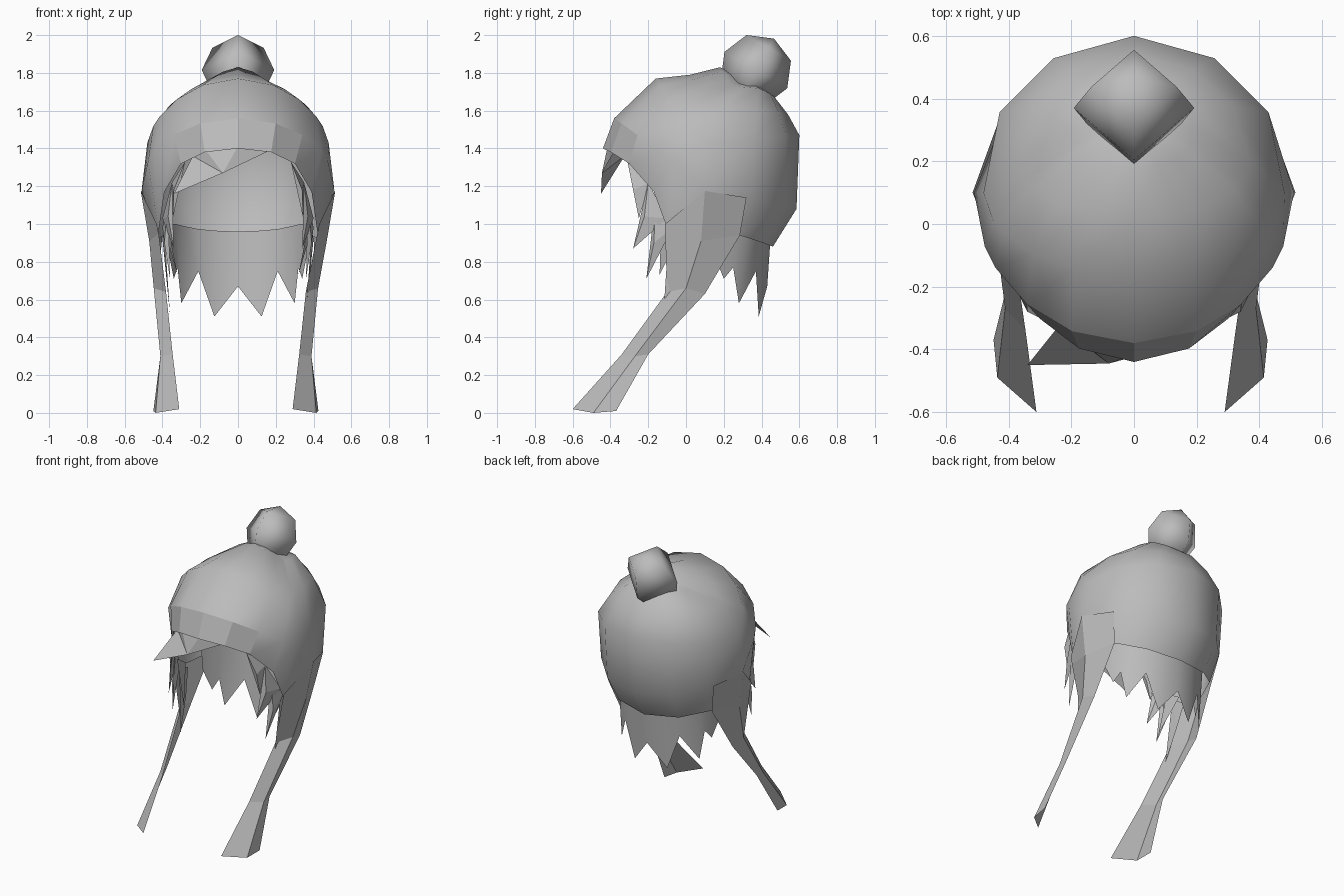
import bpy, bmesh
from math import sin, cos, radians

if "Cube" in bpy.data.objects:
    bpy.data.objects.remove(bpy.data.objects["Cube"])

GREY = (0.5, 0.5, 0.5, 1)
mat = bpy.data.materials.new("plain grey")
mat.use_nodes = True
mat.diffuse_color = GREY
mat.node_tree.nodes["Principled BSDF"].inputs["Base Color"].default_value = GREY


def make(name, verts, faces, smooth=lambda i: False):
    me = bpy.data.meshes.new(name)
    me.from_pydata(verts, [], faces)
    bm = bmesh.new()
    bm.from_mesh(me)
    bmesh.ops.recalc_face_normals(bm, faces=bm.faces)
    bm.to_mesh(me)
    bm.free()
    for p in me.polygons:
        p.use_smooth = smooth(p.index)
    me.materials.append(mat)
    ob = bpy.data.objects.new(name, me)
    bpy.context.collection.objects.link(ob)
    return ob


def grid(rows, closed=False):
    n = len(rows[0])
    cols = n if closed else n - 1
    faces = [(r * n + c, r * n + (c + 1) % n, (r + 1) * n + (c + 1) % n, (r + 1) * n + c)
             for r in range(len(rows) - 1) for c in range(cols)]
    return [p for row in rows for p in row], faces


def flip(points, side, shift=0):
    return [(x * side + shift, y, z) for x, y, z in points]


# Cap dome: oval rows given as half width at front and rear,
# (front, side, back) y and z, and z falloff
HALF_ANGLES = [0, 23, 42, 60, 69, 90, 121, 149, 180]
ANGLES = HALF_ANGLES + [360 - a for a in HALF_ANGLES[-2:0:-1]]
N = len(ANGLES)
RIM_Z = [1.40, 1.38, 1.32, 1.17, 0.96, 0.91, 0.94, 0.90, 0.88]
ROWS = [
    ((0.45, 0.45), (-0.44, 0.10, 0.46), None, 1),
    ((0.51, 0.48), (-0.38, 0.10, 0.585), (1.56, 1.18, 1.08), 0.9),
    ((0.48, 0.50), (-0.16, 0.10, 0.60), (1.77, 1.43, 1.47), 1.3),
    ((0.37, 0.37), (0.02, 0.20, 0.54), (1.79, 1.62, 1.58), 2),
    ((0.20, 0.20), (0.18, 0.30, 0.47), (1.83, 1.725, 1.67), 3),
]


def oval(widths, ys, zs, falloff):
    row = []
    for i, angle in enumerate(ANGLES):
        t = radians(angle)
        rear = 90 < angle < 270
        c, end = abs(cos(t)), 2 if rear else 0
        y = ys[1] + (ys[end] - ys[1]) * c
        z = zs[1] + (zs[end] - zs[1]) * c ** falloff if zs else RIM_Z[min(i, N - i)]
        row.append((widths[rear] * sin(t), y, z))
    return row


verts, faces = grid([oval(*r) for r in ROWS], closed=True)
verts.append((0, 0.33, 1.76))
top = (len(ROWS) - 1) * N
faces += [(top + i, top + (i + 1) % N, len(verts) - 1) for i in range(N)]
front_band = {0, 1, N - 2, N - 1}
make("cap_dome", verts, faces, lambda i: i not in front_band)

# Pompom, tipped backwards
bpy.ops.mesh.primitive_uv_sphere_add(segments=4, ring_count=4, radius=0.192,
                                     location=(0, 0.37, 1.815),
                                     rotation=(radians(-30), 0, 0))
pom = bpy.context.object
pom.name = "pompom"
pom.data.materials.append(mat)
bpy.ops.object.shade_smooth()

# Ear flaps with long trailing ties: front edge, ridge, back edge
FLAP = [
    [(0.43, -0.11, 1.0), (0.515, 0.10, 1.175), (0.435, 0.32, 1.14)],
    [(0.42, -0.11, 0.95), (0.47, 0.08, 0.91), (0.40, 0.285, 0.94)],
    [(0.37, -0.10, 0.64), (0.435, 0.0, 0.66), (0.42, 0.10, 0.63)],
    [(0.335, -0.34, 0.31), (0.40, -0.27, 0.30), (0.395, -0.20, 0.31)],
    [(0.30, -0.60, 0.02), (0.425, -0.49, 0.0), (0.437, -0.37, 0.01)],
]
for side, word in ((1, "left"), (-1, "right")):
    # The ties hang very slightly to one side
    make(word + "_ear_flap", *grid([flip(r, side, -0.011 if k > 1 else 0)
                                    for k, r in enumerate(FLAP)]))

# Jagged curtain of hair at the back: (top point, bottom point) from middle to side
CURTAIN = [
    ((0, 0.45, 0.96), (0, 0.43, 0.67)),
    ((0.13, 0.425, 0.965), (0.125, 0.385, 0.51)),
    ((0.22, 0.385, 0.975), (0.21, 0.37, 0.75)),
    ((0.29, 0.33, 0.99), (0.30, 0.28, 0.58)),
    ((0.33, 0.28, 1.0), (0.32, 0.25, 0.77)),
    ((0.36, 0.23, 1.0), (0.34, 0.20, 0.71)),
    ((0.39, 0.15, 1.0), (0.37, 0.14, 0.86)),
]
half = [list(p) for p in zip(*CURTAIN)]
rows = [flip(r[:0:-1], -1) + r for r in half]
make("back_hair", *grid(rows), lambda i: True)

# Pointed side locks under the rim: two root points, a bulging middle and a tip
LOCKS = [
    ((0.28, -0.31, 1.33), (0.35, -0.19, 1.22), (0.34, -0.28, 1.18), (0.345, -0.25, 1.03)),
    ((0.35, -0.20, 1.22), (0.40, -0.10, 1.03), (0.37, -0.22, 1.04), (0.34, -0.28, 0.87)),
    ((0.37, -0.16, 1.14), (0.40, -0.07, 0.98), (0.39, -0.17, 0.90), (0.36, -0.21, 0.71)),
    ((0.38, -0.13, 1.04), (0.39, -0.02, 0.97), (0.36, -0.08, 0.88), (0.32, -0.14, 0.73)),
    ((0.39, -0.09, 0.97), (0.40, 0.02, 0.92), (0.38, -0.03, 0.75), (0.36, -0.12, 0.52)),
]
for side, word in ((1, "left"), (-1, "right")):
    for k, lock in enumerate(LOCKS):
        make(f"{word}_lock_{k + 1}", flip(lock, side), [(0, 1, 2), (0, 2, 3), (1, 3, 2)])

# Swept fringe: tip, lower edge, then points tucked behind the cap rim
FRINGE = [(-0.34, -0.45, 1.16), (-0.08, -0.445, 1.27), (0.16, -0.38, 1.385),
          (0.0, -0.415, 1.41), (-0.17, -0.375, 1.39), (-0.24, -0.325, 1.36)]
make("fringe", FRINGE, [(0, 1, 5), (1, 4, 5), (1, 3, 4), (1, 2, 3)])
